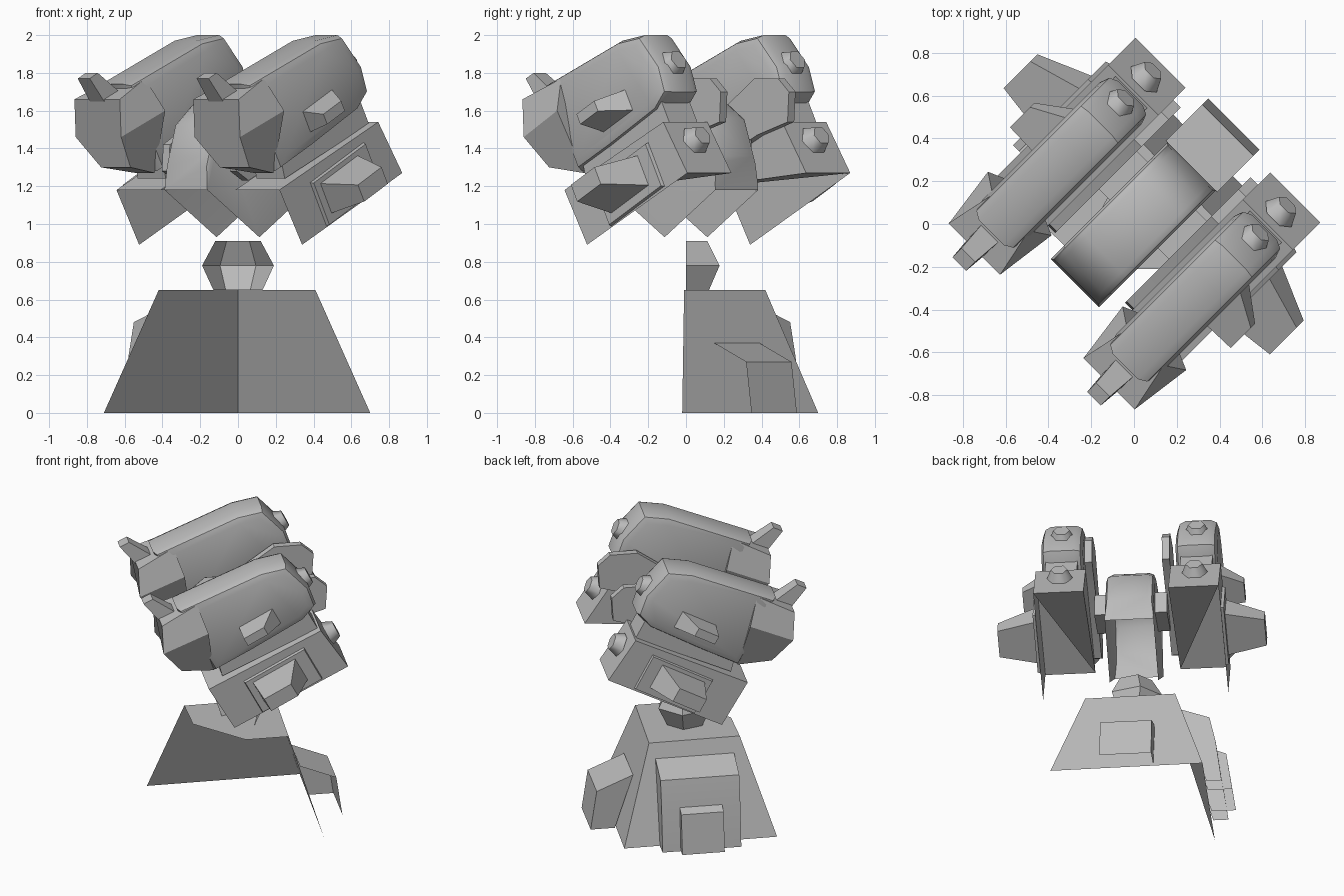
import bpy, bmesh, math
from mathutils import Vector

cube = bpy.data.objects.get("Cube")
if cube:
    bpy.data.objects.remove(cube, do_unlink=True)

grey = bpy.data.materials.new("plain_grey")
grey.use_nodes = True
grey.diffuse_color = (0.5, 0.5, 0.5, 1)
grey.node_tree.nodes["Principled BSDF"].inputs["Base Color"].default_value = (0.5, 0.5, 0.5, 1)

R = math.sqrt(0.5)
TILT = math.radians(28)


def world(w, p, z):
    """Sideways, backward and height on the diagonal heading, to x, y, z."""
    return Vector(((w + p) * R, (p - w) * R, z))


def finish(name, bm, angle):
    mesh = bpy.data.meshes.new(name)
    bm.to_mesh(mesh)
    bm.free()
    mesh.materials.append(grey)
    mesh.shade_smooth()
    mesh.set_sharp_from_angle(angle=math.radians(angle))
    ob = bpy.data.objects.new(name, mesh)
    bpy.context.collection.objects.link(ob)
    return ob


def loft(name, rings, bevel=0, above=-1, angle=25, caps=(0, 1), skip=(), extra=()):
    """Shell through two rings of (w, p, z); skip leaves side faces open,
    extra adds faces by corner number."""
    bm = bmesh.new()
    ends = [[bm.verts.new(world(*c)) for c in ring] for ring in rings]
    a, b = ends
    n = len(a)
    lids = [bm.faces.new(ends[k]) for k in caps]
    for i in range(n):
        j = (i + 1) % n
        if i not in skip:
            bm.faces.new((a[i], b[i], b[j], a[j]))
    for corners in extra:
        bm.faces.new([(a + b)[k] for k in corners])
    bmesh.ops.recalc_face_normals(bm, faces=bm.faces)
    if bevel:
        rims = [e for f in lids for e in f.edges
                if min(v.co.z for v in e.verts) > above]
        bmesh.ops.bevel(bm, geom=rims, offset=bevel, segments=2,
                        profile=0.5, affect='EDGES', clamp_overlap=True)
    return finish(name, bm, angle)


def slab(name, profile, w0, w1, **kw):
    """Side profile of (p, z) extruded sideways."""
    return loft(name, [[(w, p, z) for p, z in profile] for w in (w0, w1)], **kw)


def tilted(w, p, z, length, height):
    """Rectangle ring lying in the side plane along the tilted axis."""
    c, s = math.cos(TILT), math.sin(TILT)
    ring = []
    for i, j in ((-1, -1), (1, -1), (1, 1), (-1, 1)):
        l, h = i * length / 2, j * height / 2
        ring.append((w, p + l * c - h * s, z + l * s + h * c))
    return ring


def hexagon(w, p, z, r):
    """Hexagonal ring facing along the tilted axis."""
    c, s = math.cos(TILT), math.sin(TILT)
    ring = []
    for i in range(6):
        t = i * math.pi / 3
        h = r * math.sin(t)
        ring.append((w + r * math.cos(t), p - h * s, z + h * c))
    return ring


def mirrored(w, rows):
    """Closed ring around w from rows of (half width, p, z), top to bottom."""
    return ([(w + h, p, z) for h, p, z in rows]
            + [(w - h, p, z) for h, p, z in reversed(rows)])


# Open half pedestal: two sloping walls and a flat top
bm = bmesh.new()
low = [bm.verts.new(c) for c in ((-.71, -.02, 0), (0, .7, 0), (.7, -.02, 0))]
top = [bm.verts.new(c) for c in ((-.42, -.01, .65), (0, .42, .65), (.41, -.01, .65),
                                 (.21, -.21, .65), (-.21, -.21, .65))]
for i in range(2):
    bm.faces.new((low[i + 1], low[i], top[i], top[i + 1]))
bm.faces.new(top[::-1])
finish("pedestal", bm, 25)

# Half neck with hexagonal section
bm = bmesh.new()
rows = []
for r, z in ((.13, .65), (.19, .78), (.12, .91)):
    rows.append([bm.verts.new((r * math.cos(i * math.pi / 3),
                               r * 1.08 * math.sin(i * math.pi / 3), z)) for i in range(4)])
for a, b in zip(rows, rows[1:]):
    for i in range(3):
        bm.faces.new((a[i], a[i + 1], b[i + 1], b[i]))
bm.faces.new(rows[-1])
finish("neck", bm, 25)

# Buttresses on the two pedestal walls, open underneath
step = [(.38, .37), (.62, .27), (.66, 0), (.5, 0)]
slab("rear_buttress", step, -.17, .17, caps=(0,), skip=(2, 3))
panel = [(.33, .55), (.52, .48), (.56, .3), (.6, 0), (.5, 0)]
for name, shape, half, gone in (("side_buttress", panel, .26, (3, 4)),
                                ("side_buttress_step", step, .14, (2, 3))):
    loft(name, [[(-n, u, z) for n, z in shape] for u in (-half, half)], skip=gone)

# Central housing between the guns, open underneath
slab("central_housing", [(0, .93), (.38, 1.18), (.37, 1.36), (.3, 1.56), (.18, 1.64),
                         (-.2, 1.64), (-.33, 1.53), (-.38, 1.36), (-.39, 1.18)],
     -.16, .16, bevel=.05, above=1.3, angle=40, skip=(0, 8))

# Profiles shared by both guns
body = [(-.5, 1.74), (.05, 1.97), (.22, 2.0), (.37, 1.84),
        (.42, 1.7), (.34, 1.6), (0, 1.41), (-.25, 1.28)]
crate = [(-.3, 1.18), (-.13, .89), (.62, 1.27), (.44, 1.54)]
bracket = [(-.29, 1.28), (-.28, 1.42), (.08, 1.63), (.28, 1.77), (.46, 1.77),
           (.54, 1.7), (.53, 1.54), (.3, 1.47), (-.2, 1.23)]
link = [(-.2, 1.24), (-.25, 1.42), (.35, 1.68), (.43, 1.53)]
horn = [(-.71, 1.77), (-.65, 1.8), (-.5, 1.7), (-.57, 1.6)]
axle = [(0, 1.3), (.25, 1.3), (.25, 1.45), (0, 1.45)]
muzzle_front = [(.17, -.61, 1.66), (.17, -.6, 1.46), (.11, -.47, 1.3)]
muzzle_rear = [(.12, -.37, 1.77), (.21, -.31, 1.6), (.07, -.25, 1.27)]

for side, s in (("left", 1), ("right", -1)):
    mid = s * .445
    slab(side + "_gun_body", body, s * .305, s * .58, bevel=.055, angle=40)
    # Crate shell: top, back, outer wall and the rear halves of the inner and lower sides
    slab(side + "_lower_crate", crate, s * .28, s * .61, caps=(1,), skip=(0, 1),
         extra=((0, 2, 3), (0, 6, 2)))
    slab(side + "_crate_link", link, s * .34, s * .55)
    slab(side + "_bracket", bracket, s * .23, s * .28)
    slab(side + "_axle", axle, s * .16, s * .24)

    # Muzzle block with a flared hexagonal rear rim
    loft(side + "_muzzle", [mirrored(mid, muzzle_front), mirrored(mid, muzzle_rear)])
    loft(side + "_muzzle_horn", [[(mid + k * (.045 if p < -.6 else .057), p, z) for p, z in horn]
                                 for k in (-1, 1)])

    # Outboard plate with tapered pods
    loft(side + "_side_plate", [tilted(s * .61, .19, 1.21, .45, .26),
                                tilted(s * .63, .19, 1.21, .44, .25)])
    loft(side + "_crate_pod", [tilted(s * .62, .17, 1.21, .32, .18),
                               tilted(s * .88, .13, 1.21, .2, .1)])
    loft(side + "_body_pod", [tilted(s * .56, .05, 1.6, .26, .13),
                              tilted(s * .73, -.01, 1.59, .15, .06)])

    # Hexagonal studs on the rear ends
    for name, p, z in (("body_stud", .33, 1.84), ("crate_stud", .51, 1.44)):
        loft(side + "_" + name, [hexagon(mid, p, z, .085),
                                 hexagon(mid, p + .06, z + .03, .055)], angle=60)
